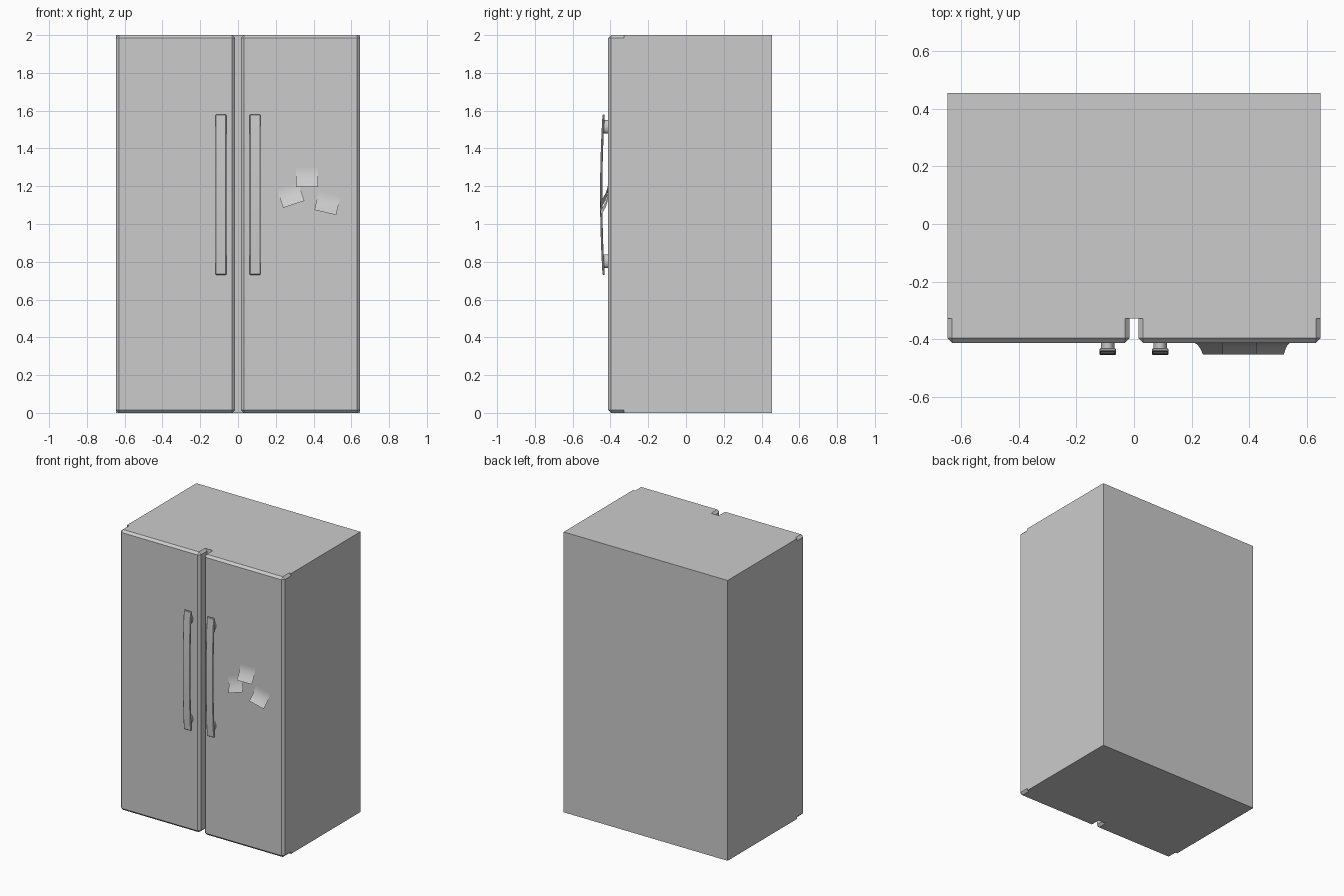
import bpy, bmesh, math
from mathutils import Matrix, Vector

if "Cube" in bpy.data.objects:
    bpy.data.objects.remove(bpy.data.objects["Cube"])

DOOR_BACK, DOOR_FRONT = -0.327, -0.412


def to_object(name, bm, smooth=None):
    bmesh.ops.recalc_face_normals(bm, faces=bm.faces)
    mesh = bpy.data.meshes.new(name)
    bm.to_mesh(mesh)
    bm.free()
    ob = bpy.data.objects.new(name, mesh)
    bpy.context.collection.objects.link(ob)
    if smooth:
        bpy.ops.object.select_all(action='DESELECT')
        ob.select_set(True)
        bpy.context.view_layer.objects.active = ob
        bpy.ops.object.shade_smooth_by_angle(angle=math.radians(smooth))
    return ob


def box_bm(lo, hi):
    lo, hi = Vector(lo), Vector(hi)
    bm = bmesh.new()
    m = Matrix.Translation((lo + hi) / 2) @ Matrix.Diagonal((*(hi - lo), 1))
    bmesh.ops.create_cube(bm, size=1, matrix=m)
    return bm


def door(name, x0, x1):
    # every edge is chamfered except those against the cabinet
    bm = box_bm((x0, DOOR_FRONT, 0), (x1, DOOR_BACK, 2))
    edges = [e for e in bm.edges if any(v.co.y < DOOR_BACK - 0.01 for v in e.verts)]
    bmesh.ops.bevel(bm, geom=edges, offset=0.016, segments=1, affect='EDGES')
    to_object(name, bm)


def handle_bar(name, x):
    # flat strip bowed gently outward
    zc, half_h, half_w, thick, n = 1.155, 0.425, 0.029, 0.012, 16
    bm = bmesh.new()
    rings = []
    for i in range(n + 1):
        t = 2 * i / n - 1
        y = -0.455 + 0.013 * t * t
        rings.append([bm.verts.new((x + sx * half_w, y + dy, zc + t * half_h))
                      for sx, dy in ((-1, 0), (1, 0), (1, thick), (-1, thick))])
    for a, b in zip(rings, rings[1:]):
        for k in range(4):
            bm.faces.new((a[k], a[(k + 1) % 4], b[(k + 1) % 4], b[k]))
    bm.faces.new(rings[0])
    bm.faces.new(rings[-1])
    bmesh.ops.recalc_face_normals(bm, faces=bm.faces)
    sharp = [e for e in bm.edges if e.calc_face_angle() > 1]
    bmesh.ops.bevel(bm, geom=sharp, offset=0.004, segments=1, affect='EDGES')
    to_object(name, bm, 30)


def handle_post(name, x, z):
    # oval stand-off between door and bar
    bm = bmesh.new()
    m = (Matrix.Translation((x, -0.424, z)) @ Matrix.Diagonal((0.024, 1, 0.036, 1))
         @ Matrix.Rotation(math.pi / 2, 4, 'X'))
    bmesh.ops.create_cone(bm, cap_ends=True, segments=20, radius1=1, radius2=1,
                          depth=0.036, matrix=m)
    to_object(name, bm, 40)


def note(name, x, z, angle, w=0.118, h=0.1, n=8):
    # sheet stuck at its top edge, curling off the door toward the bottom
    a = math.radians(angle)
    bm = bmesh.new()
    rows = []
    for i in range(n + 1):
        t = i / n
        v, y = h * (1 - t), DOOR_FRONT - 0.001 - 0.039 * t ** 2
        rows.append([bm.verts.new((x + u * math.cos(a) - v * math.sin(a), y,
                                   z + u * math.sin(a) + v * math.cos(a)))
                     for u in (-w / 2, w / 2)])
    for p, q in zip(rows, rows[1:]):
        bm.faces.new((p[0], q[0], q[1], p[1]))
    ob = to_object(name, bm, 60)
    if ob.data.polygons[0].normal.y > 0:
        ob.data.flip_normals()


# Cabinet
to_object("cabinet", box_bm((-0.647, DOOR_BACK, 0), (0.647, 0.455, 2)))

# Doors and handles
door("door_left", -0.647, -0.015)
door("door_right", 0.015, 0.647)
for side, s in (("left", -1), ("right", 1)):
    handle_bar("handle_bar_" + side, s * 0.091)
    for level, z in (("lower", 0.803), ("upper", 1.515)):
        handle_post(f"handle_post_{level}_{side}", s * 0.091, z)

# Paper notes (centre of the bottom edge, tilt)
note("note_top", 0.365, 1.197, 0)
note("note_left", 0.295, 1.104, 18)
note("note_right", 0.462, 1.061, -13)
